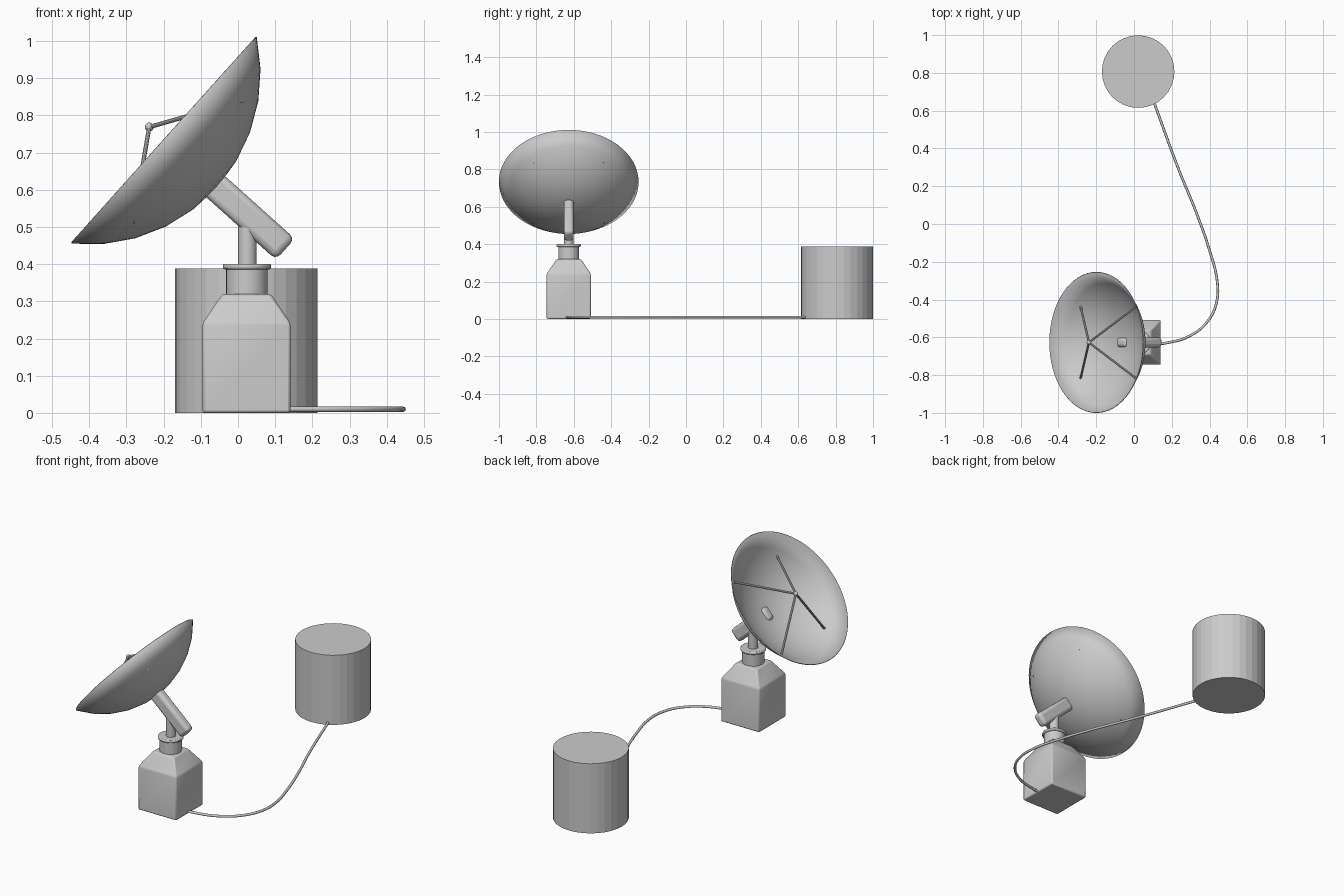
import bpy, bmesh
from math import sin, cos, pi, radians, sqrt, asin
from mathutils import Matrix, Vector

if "Cube" in bpy.data.objects:
    bpy.data.objects.remove(bpy.data.objects["Cube"])

CX, CY = 0.024, -0.627                      # pedestal axis
TILT = Matrix.Translation((-0.2, CY, 0.734)) @ Matrix.Rotation(radians(-48.1), 4, 'Y')
RIM, DEPTH, TIP = 0.372, 0.19, 0.052


def finish(name, bm, matrix=None, smooth=35, bevel=0, segments=2, solid=0):
    bmesh.ops.recalc_face_normals(bm, faces=bm.faces)
    me = bpy.data.meshes.new(name)
    bm.to_mesh(me)
    bm.free()
    ob = bpy.data.objects.new(name, me)
    bpy.context.collection.objects.link(ob)
    if matrix:
        ob.matrix_world = matrix
    if solid:
        m = ob.modifiers.new("thickness", 'SOLIDIFY')
        m.thickness, m.offset = solid, 0
    if bevel:
        m = ob.modifiers.new("bevel", 'BEVEL')
        m.width, m.segments = bevel, segments
        m.limit_method, m.angle_limit = 'ANGLE', radians(25)
    if smooth:
        bpy.ops.object.select_all(action='DESELECT')
        ob.select_set(True)
        bpy.context.view_layer.objects.active = ob
        bpy.ops.object.shade_smooth_by_angle(angle=radians(smooth))
    return ob


def cylinder(name, r, z0, z1, loc, sides=32, **kw):
    bm = bmesh.new()
    bmesh.ops.create_cone(bm, cap_ends=True, segments=sides, radius1=r, radius2=r, depth=z1 - z0)
    return finish(name, bm, Matrix.Translation((loc[0], loc[1], (z0 + z1) / 2)), **kw)


# Bottle-shaped pedestal: stacked square sections
bm = bmesh.new()
rows = []
for h, z in ((0.118, 0), (0.118, 0.242), (0.065, 0.32)):
    rows.append([bm.verts.new((x * h, y * h, z)) for x, y in ((-1, -1), (1, -1), (1, 1), (-1, 1))])
for a, b in zip(rows, rows[1:]):
    for i in range(4):
        j = (i + 1) % 4
        bm.faces.new((a[i], a[j], b[j], b[i]))
bm.faces.new(rows[0][::-1])
bm.faces.new(rows[-1])
finish("pedestal", bm, Matrix.Translation((0.023, CY, 0)), bevel=0.007)

# Neck, collar and post
cylinder("neck", 0.056, 0.31, 0.392, (CX, CY))
cylinder("collar", 0.065, 0.386, 0.401, (CX, CY), bevel=0.005)
cylinder("post", 0.025, 0.39, 0.51, (CX + 0.001, CY), sides=24)

# Tilted support arm, poking slightly through the dish
bm = bmesh.new()
bmesh.ops.create_cube(bm, size=1)
bmesh.ops.scale(bm, vec=(0.076, 0.053, 0.266), verts=bm.verts)
bmesh.ops.translate(bm, vec=(0, 0, -DEPTH - 0.117), verts=bm.verts)
finish("support_arm", bm, TILT, bevel=0.018, segments=3)

# Dish: shallow spherical cap
R = (RIM ** 2 + DEPTH ** 2) / (2 * DEPTH)
half = asin(RIM / R)
bm = bmesh.new()
N, RINGS = 64, 5
apex = bm.verts.new((0, 0, -DEPTH))
rings = []
for k in range(1, RINGS + 1):
    t = half * k / RINGS
    z = R - DEPTH - R * cos(t)
    rings.append([bm.verts.new((R * sin(t) * cos(2 * pi * i / N), R * sin(t) * sin(2 * pi * i / N), z))
                  for i in range(N)])
for i in range(N):
    j = (i + 1) % N
    bm.faces.new((apex, rings[0][i], rings[0][j]))
    for a, b in zip(rings, rings[1:]):
        bm.faces.new((a[i], b[i], b[j], a[j]))
finish("dish", bm, TILT, solid=0.004)

# Receiver ball and its four struts
bm = bmesh.new()
bmesh.ops.create_uvsphere(bm, u_segments=16, v_segments=10, radius=0.012)
finish("receiver", bm, TILT @ Matrix.Translation((0, 0, TIP)))
u, v = 0.22, 0.19
foot_z = R - DEPTH - sqrt(R * R - u * u - v * v)
n = 0
for sx in (-1, 1):
    for sy in (-1, 1):
        n += 1
        top, foot = Vector((0, 0, TIP)), Vector((sx * u, sy * v, foot_z))
        d = top - foot
        bm = bmesh.new()
        bmesh.ops.create_cone(bm, cap_ends=True, segments=10, radius1=0.006, radius2=0.006, depth=d.length)
        place = Matrix.Translation((top + foot) / 2) @ d.to_track_quat('Z', 'Y').to_matrix().to_4x4()
        finish(f"strut_{n}", bm, TILT @ place)

# Faceted drum
cylinder("drum", 0.192, 0, 0.388, (0.022, 0.807), smooth=0)

# Cable on the ground between pedestal and drum
path = [(0.11, -0.638), (0.17, -0.63), (0.29, -0.595), (0.39, -0.515), (0.438, -0.41), (0.44, -0.3),
        (0.40, -0.14), (0.33, 0.06), (0.24, 0.28), (0.10, 0.66)]
cu = bpy.data.curves.new("cable", 'CURVE')
cu.dimensions = '3D'
cu.bevel_depth, cu.bevel_resolution, cu.resolution_u, cu.use_fill_caps = 0.007, 2, 8, True
sp = cu.splines.new('BEZIER')
sp.bezier_points.add(len(path) - 1)
for p, (x, y) in zip(sp.bezier_points, path):
    p.co = (x, y, 0.010)
    p.handle_left_type = p.handle_right_type = 'AUTO'
bpy.context.collection.objects.link(bpy.data.objects.new("cable", cu))
